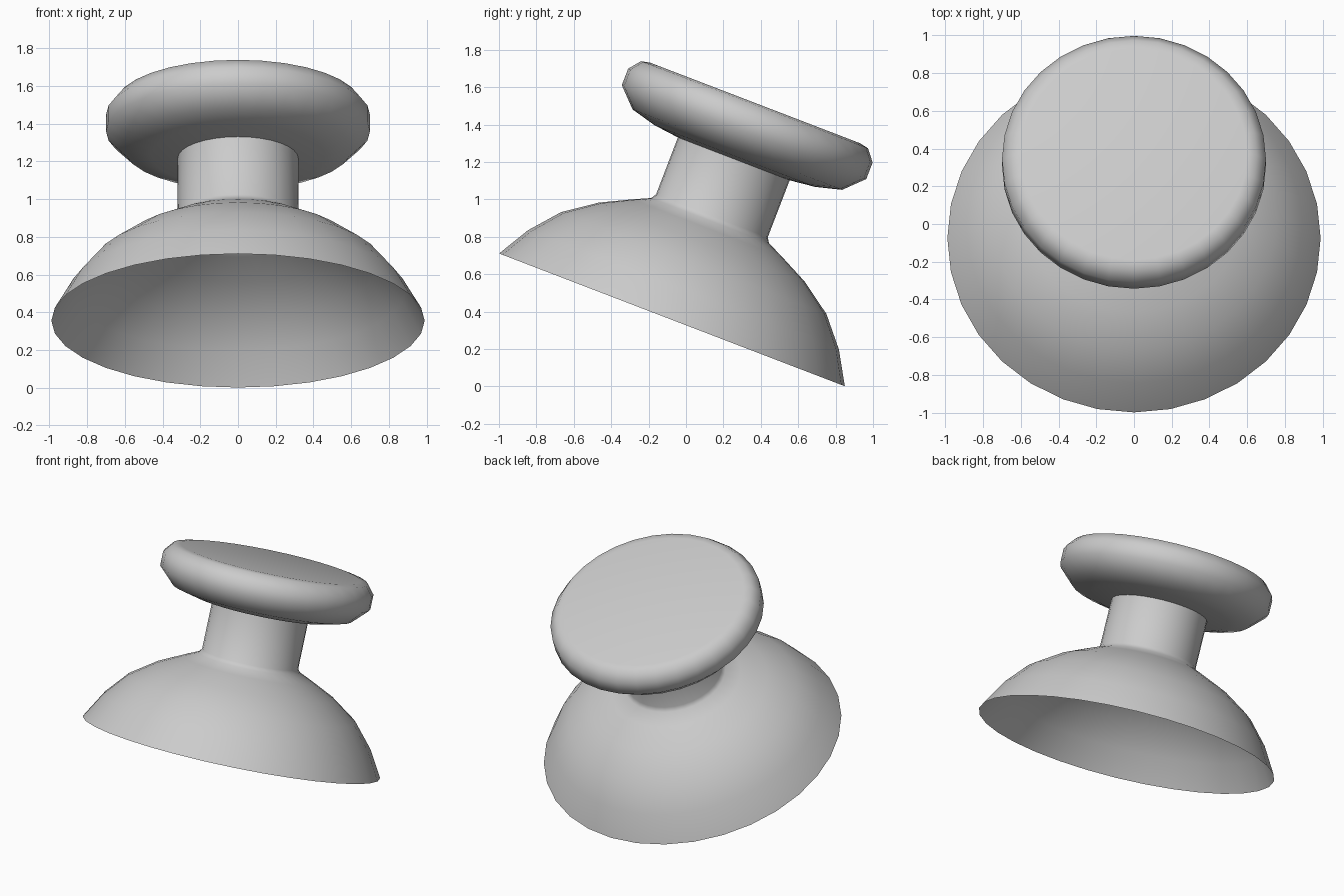
import bpy, bmesh, math
from mathutils import Matrix, Vector

if "Cube" in bpy.data.objects:
    bpy.data.objects.remove(bpy.data.objects["Cube"])

SEGMENTS = 32
TILT = Matrix.Translation((0, -0.075, 0.356)) @ Matrix.Rotation(math.radians(-21), 4, 'X')


def lathe(name, profile, angle=50):
    """Spin a (radius, height) profile around the tilted stick axis."""
    bm = bmesh.new()
    verts = [bm.verts.new((r, 0, h)) for r, h in profile]
    edges = [bm.edges.new(pair) for pair in zip(verts, verts[1:])]
    bmesh.ops.spin(bm, geom=verts + edges, cent=(0, 0, 0), axis=(0, 0, 1),
                   angle=math.tau, steps=SEGMENTS)
    bmesh.ops.remove_doubles(bm, verts=bm.verts, dist=1e-4)
    bmesh.ops.recalc_face_normals(bm, faces=bm.faces)
    # Open shells: make sure the top faces look up the axis
    bm.normal_update()
    top = max(bm.faces, key=lambda f: f.calc_center_median().z)
    if top.normal.dot(Vector(top.calc_center_median())) < 0:
        bmesh.ops.reverse_faces(bm, faces=bm.faces)
    mesh = bpy.data.meshes.new(name)
    bm.to_mesh(mesh)
    bm.free()
    obj = bpy.data.objects.new(name, mesh)
    bpy.context.collection.objects.link(obj)
    obj.matrix_world = TILT
    bpy.ops.object.select_all(action='DESELECT')
    obj.select_set(True)
    bpy.context.view_layer.objects.active = obj
    bpy.ops.object.shade_smooth_by_angle(angle=math.radians(angle))
    return obj


# One continuous shell: thumb cap, stem, then the hollow dome skirt
lathe("thumbstick", [
    # cap
    (0, 1.242), (0.60, 1.242), (0.65, 1.232), (0.70, 1.17), (0.70, 1.075),
    (0.60, 0.975), (0.46, 0.938), (0.32, 0.922),
    # stem with a small fillet at the base
    (0.32, 0.595), (0.338, 0.568),
    # dome
    (0.43, 0.525), (0.59, 0.445), (0.76, 0.325), (0.89, 0.172), (0.99, 0),
])
